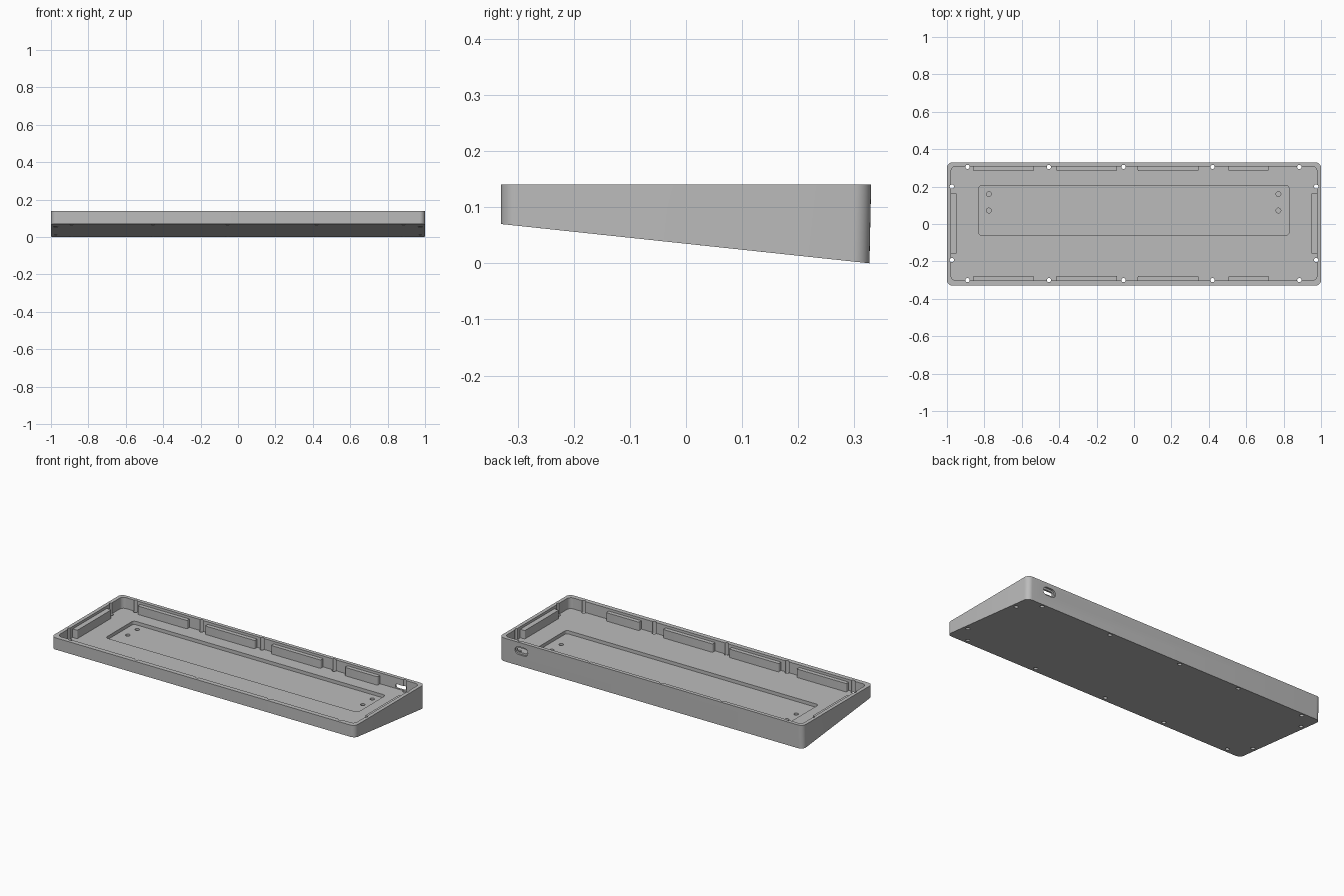
import bpy, bmesh, math
from mathutils import Matrix

cube = bpy.data.objects.get("Cube")
if cube:
    bpy.data.objects.remove(cube, do_unlink=True)

TOP, FLOOR, POCKET = 0.14, 0.075, 0.055
HALF_Y = 0.33
SIDE_X, BACK_Y, FRONT_Y = 0.978, 0.308, -0.302   # inner wall faces

grey = bpy.data.materials.new("case_grey")
grey.use_nodes = True
grey.diffuse_color = (0.5, 0.5, 0.5, 1)
grey.node_tree.nodes["Principled BSDF"].inputs["Base Color"].default_value = (0.5, 0.5, 0.5, 1)


def make_object(name, bm):
    bmesh.ops.recalc_face_normals(bm, faces=bm.faces)
    mesh = bpy.data.meshes.new(name)
    bm.to_mesh(mesh)
    bm.free()
    mesh.materials.append(grey)
    obj = bpy.data.objects.new(name, mesh)
    bpy.context.collection.objects.link(obj)
    return obj


def rounded_prism(name, x0, x1, y0, y1, z0, z1, r, steps=8):
    """Upright block with rounded vertical corners."""
    bm = bmesh.new()
    centres = [(x1 - r, y1 - r), (x0 + r, y1 - r), (x0 + r, y0 + r), (x1 - r, y0 + r)]
    ring = []
    for i, (cx, cy) in enumerate(centres):
        for s in range(steps + 1):
            a = math.pi / 2 * (i + s / steps)
            ring.append(bm.verts.new((cx + r * math.cos(a), cy + r * math.sin(a), z0)))
    base = bm.faces.new(ring)
    out = bmesh.ops.extrude_face_region(bm, geom=[base])
    for v in out["geom"]:
        if isinstance(v, bmesh.types.BMVert):
            v.co.z = z1
    return make_object(name, bm)


def cylinders(name, points, r, z0, z1):
    bm = bmesh.new()
    for x, y in points:
        bmesh.ops.create_cone(bm, cap_ends=True, segments=20, radius1=r, radius2=r,
                              depth=z1 - z0,
                              matrix=Matrix.Translation((x, y, (z0 + z1) / 2)))
    return make_object(name, bm)


def cut(target, cutter):
    mod = target.modifiers.new("cut", "BOOLEAN")
    mod.operation = "DIFFERENCE"
    mod.solver = "EXACT"
    mod.object = cutter
    bpy.context.view_layer.objects.active = target
    bpy.ops.object.modifier_apply(modifier=mod.name)
    bpy.data.objects.remove(cutter, do_unlink=True)


def smooth(obj):
    bpy.ops.object.select_all(action="DESELECT")
    obj.select_set(True)
    bpy.context.view_layer.objects.active = obj
    bpy.ops.object.shade_smooth_by_angle(angle=math.radians(30))


# Wedge shell: sloping underside and a slightly leaning back
case = rounded_prism("case_shell", -1, 1, -HALF_Y, HALF_Y, 0, TOP, 0.03)
for v in case.data.vertices:
    if v.co.z < TOP / 2:
        v.co.z = 0.07 * (HALF_Y - v.co.y) / (2 * HALF_Y)
        if v.co.y > 0.29:
            v.co.y -= 0.003

# Main tray and the shallow pocket in its floor
cut(case, rounded_prism("tray_cutter", -SIDE_X, SIDE_X, FRONT_Y, BACK_Y, FLOOR, 0.3, 0.025))
cut(case, rounded_prism("pocket_cutter", -0.832, 0.83, -0.06, 0.205, POCKET, 0.1, 0.018))

# Screw holes through the rim of the floor, notching the walls
screws = [(x, y) for x in (-0.89, -0.455, -0.056, 0.42, 0.884) for y in (-0.3, 0.305)]
screws += [(x, y) for x in (-0.974, 0.974) for y in (-0.193, 0.2)]
cut(case, cylinders("screw_cutter", screws, 0.0115, -0.1, 0.3))

# Blind holes in the pocket
blind = [(x, y) for x in (-0.776, 0.772) for y in (0.072, 0.16)]
cut(case, cylinders("blind_cutter", blind, 0.013, 0.032, 0.1))

# Cable port: wide outer recess and a narrower slot through the back wall
turn = Matrix.Translation((0.854, 0, 0.09)) @ Matrix.Rotation(math.pi / 2, 4, "X")
for name, w, h, y_in in (("port_recess_cutter", 0.042, 0.024, 0.319),
                         ("port_slot_cutter", 0.033, 0.0125, 0.29)):
    port = rounded_prism(name, -w, w, -h, h, -0.4, -y_in, h * 0.98)
    port.data.transform(turn)
    cut(case, port)
smooth(case)

# Support ribs along the front, back and side walls
RIB_TOP, SINK = 0.125, 0.006
spans = [(-0.86, -0.535), (-0.415, -0.09), (0.02, 0.345), (0.505, 0.72)]
ribs = []
for i, (a, b) in enumerate(spans, 1):
    ribs.append((f"back_rib_{i}", a, b, 0.284, BACK_Y + SINK))
    ribs.append((f"front_rib_{i}", a, b, FRONT_Y - SINK, -0.278))
ribs.append(("left_rib", 0.948, SIDE_X + SINK, -0.158, 0.163))
ribs.append(("right_rib", -SIDE_X - SINK, -0.948, -0.158, 0.163))
for name, x0, x1, y0, y1 in ribs:
    smooth(rounded_prism(name, x0, x1, y0, y1, FLOOR - 0.003, RIB_TOP, 0.005, 4))
